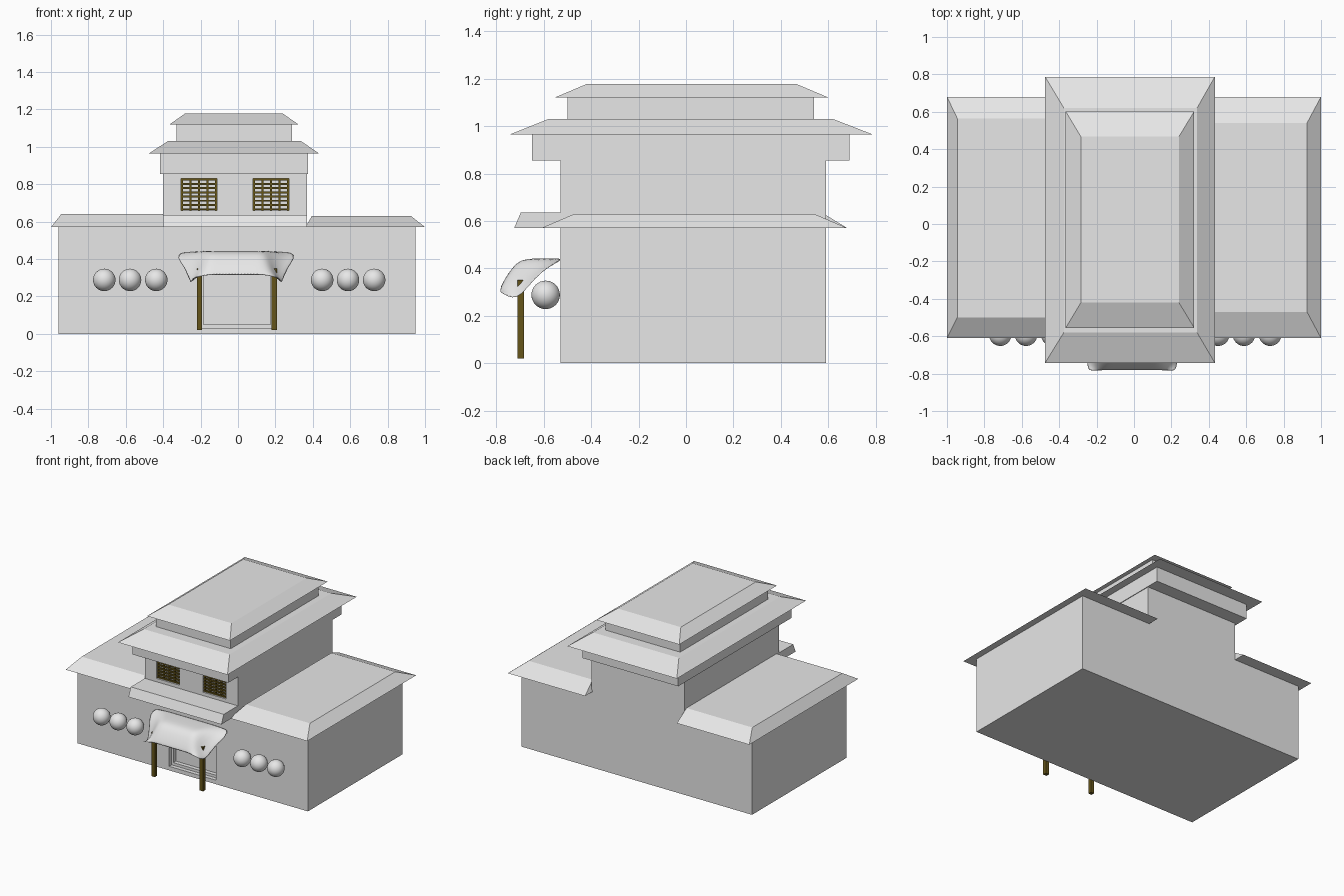
import bpy, bmesh
from mathutils import Vector

cube = bpy.data.objects.get("Cube")
if cube:
    bpy.data.objects.remove(cube, do_unlink=True)


def make_material(name, rgb):
    mat = bpy.data.materials.new(name)
    mat.use_nodes = True
    color = (*rgb, 1)
    mat.diffuse_color = color
    mat.node_tree.nodes["Principled BSDF"].inputs["Base Color"].default_value = color
    return mat


PLASTER = make_material("pale grey", (0.8, 0.8, 0.8))
WOOD = make_material("dark gold wood", (0.13, 0.09, 0.01))
FRONT, BACK = -0.53, 0.59


def finish(name, bm, mat, normals=True):
    if normals:
        bmesh.ops.recalc_face_normals(bm, faces=bm.faces[:])
    mesh = bpy.data.meshes.new(name)
    bm.to_mesh(mesh)
    bm.free()
    mesh.materials.append(mat)
    obj = bpy.data.objects.new(name, mesh)
    bpy.context.collection.objects.link(obj)
    return obj


def loft(bm, rings):
    """Closed solid through rings of matching points."""
    loops = [[bm.verts.new(p) for p in ring] for ring in rings]
    n = len(loops[0])
    for a, b in zip(loops, loops[1:]):
        for i in range(n):
            j = (i + 1) % n
            bm.faces.new((a[i], a[j], b[j], b[i]))
    bm.faces.new(loops[0][::-1])
    bm.faces.new(loops[-1])


def rect(x, y, z):
    return [(x[0], y[0], z), (x[1], y[0], z), (x[1], y[1], z), (x[0], y[1], z)]


def add_box(bm, x, y, z):
    loft(bm, [rect(x, y, z[0]), rect(x, y, z[1])])


def box(name, x, y, z, mat=PLASTER):
    bm = bmesh.new()
    add_box(bm, x, y, z)
    return finish(name, bm, mat)


def hipped(name, x, y, top_x, top_y, z):
    bm = bmesh.new()
    loft(bm, [rect(x, y, z[0]), rect(top_x, top_y, z[1])])
    return finish(name, bm, PLASTER)


def recess(obj, x, z, front, depth):
    """Cut a rectangle into the face at y = front and push it inwards."""
    bm = bmesh.new()
    bm.from_mesh(obj.data)

    def on_front():
        return [f for f in bm.faces if abs(f.calc_center_median().y - front) < 1e-4
                and abs(f.normal.y) > 0.9]

    for axis, limits in (((1, 0, 0), x), ((0, 0, 1), z)):
        for d in limits:
            faces = on_front()
            edges = list({e for f in faces for e in f.edges})
            verts = list({v for f in faces for v in f.verts})
            bmesh.ops.bisect_plane(bm, geom=verts + edges + faces, dist=1e-5,
                                   plane_co=Vector(axis) * d, plane_no=axis)
    bm.normal_update()
    inside = [f for f in on_front()
              if x[0] < f.calc_center_median().x < x[1]
              and z[0] < f.calc_center_median().z < z[1]]
    bmesh.ops.inset_region(bm, faces=inside, thickness=0, depth=-depth,
                           use_even_offset=False)
    bm.to_mesh(obj.data)
    bm.free()


# Ground floor with a stepped doorway
hall = box("ground_floor", (-0.96, 0.95), (FRONT, BACK), (0, 0.57))
recess(hall, (-0.2, 0.19), (0.03, 0.34), FRONT, 0.03)
recess(hall, (-0.185, 0.175), (0.05, 0.33), FRONT + 0.03, 0.03)

# Tower with two recessed windows
tower = box("tower", (-0.4, 0.37), (FRONT, BACK), (0.57, 0.855))
WINDOW_Z = (0.66, 0.83)
for side, wx in (("right", (-0.305, -0.112)), ("left", (0.08, 0.273))):
    recess(tower, wx, WINDOW_Z, FRONT, 0.035)
    bm = bmesh.new()
    for i in range(5):
        c = wx[0] + 0.005 + (wx[1] - wx[0] - 0.01) * i / 4
        add_box(bm, (c - 0.005, c + 0.005), (FRONT + 0.012, FRONT + 0.022), WINDOW_Z)
    for i in range(8):
        c = WINDOW_Z[0] + 0.006 + (WINDOW_Z[1] - WINDOW_Z[0] - 0.012) * i / 7
        add_box(bm, wx, (FRONT + 0.01, FRONT + 0.024), (c - 0.005, c + 0.005))
    finish(side + "_window_lattice", bm, WOOD)

# Wing roofs
hipped("right_wing_roof", (-1, -0.4), (-0.61, 0.68), (-0.945, -0.4), (-0.5, 0.565), (0.57, 0.64))
hipped("left_wing_roof", (0.36, 1), (-0.61, 0.68), (0.395, 0.925), (-0.47, 0.54), (0.57, 0.63))

# Eave between the storeys
bm = bmesh.new()
profile = [(FRONT, 0.57), (-0.725, 0.57), (-0.697, 0.635), (FRONT, 0.635)]
loft(bm, [[(x, y, z) for y, z in profile] for x in (-0.4, 0.37)])
finish("front_eave", bm, PLASTER)

# Upper storeys and their roofs
box("upper_band", (-0.418, 0.375), (-0.65, 0.69), (0.855, 0.965))
hipped("middle_roof", (-0.475, 0.432), (-0.742, 0.787), (-0.375, 0.337), (-0.58, 0.62), (0.965, 1.03))
box("top_band", (-0.33, 0.29), (-0.5, 0.54), (1.03, 1.12))
hipped("top_roof", (-0.365, 0.322), (-0.555, 0.602), (-0.284, 0.24), (-0.42, 0.467), (1.12, 1.177))

# Porch posts
for side, c in (("right", -0.206), ("left", 0.194)):
    box(side + "_porch_post", (c - 0.014, c + 0.014), (-0.71, -0.683), (0.02, 0.35), WOOD)

# Round ornaments along the front wall
for side, centres in (("right", (-0.715, -0.577, -0.437)), ("left", (0.45, 0.588, 0.728))):
    for i, c in enumerate(centres):
        bm = bmesh.new()
        bmesh.ops.create_uvsphere(bm, u_segments=32, v_segments=16, radius=0.06)
        bmesh.ops.translate(bm, verts=bm.verts[:], vec=(c, -0.592, 0.288))
        for f in bm.faces:
            f.smooth = True
        finish(f"{side}_ornament_{i + 1}", bm, PLASTER)

# Draped cloth awning: rows of y, middle height, side height, half width
rows = [(-0.53, 0.442, 0.437, 0.3), (-0.58, 0.442, 0.41, 0.32),
        (-0.64, 0.442, 0.36, 0.28), (-0.70, 0.437, 0.28, 0.25),
        (-0.735, 0.40, 0.275, 0.245), (-0.765, 0.355, 0.29, 0.24),
        (-0.785, 0.315, 0.305, 0.23)]
COLS = 14
bm = bmesh.new()
grid = []
for y, mid, low, half in rows:
    line = []
    for i in range(COLS + 1):
        u = 2 * i / COLS - 1
        t = max(0, (abs(u) - 0.6) / 0.4)
        drop = t * t * (3 - 2 * t)
        line.append(bm.verts.new((u * half - 0.01, y, mid + (low - mid) * drop)))
    grid.append(line)
for a, b in zip(grid, grid[1:]):
    for i in range(COLS):
        bm.faces.new((a[i], b[i], b[i + 1], a[i + 1])).smooth = True
awning = finish("cloth_awning", bm, PLASTER, normals=False)
solid = awning.modifiers.new("Thickness", 'SOLIDIFY')
solid.thickness = 0.006
smooth = awning.modifiers.new("Smooth", 'SUBSURF')
smooth.levels = smooth.render_levels = 1
